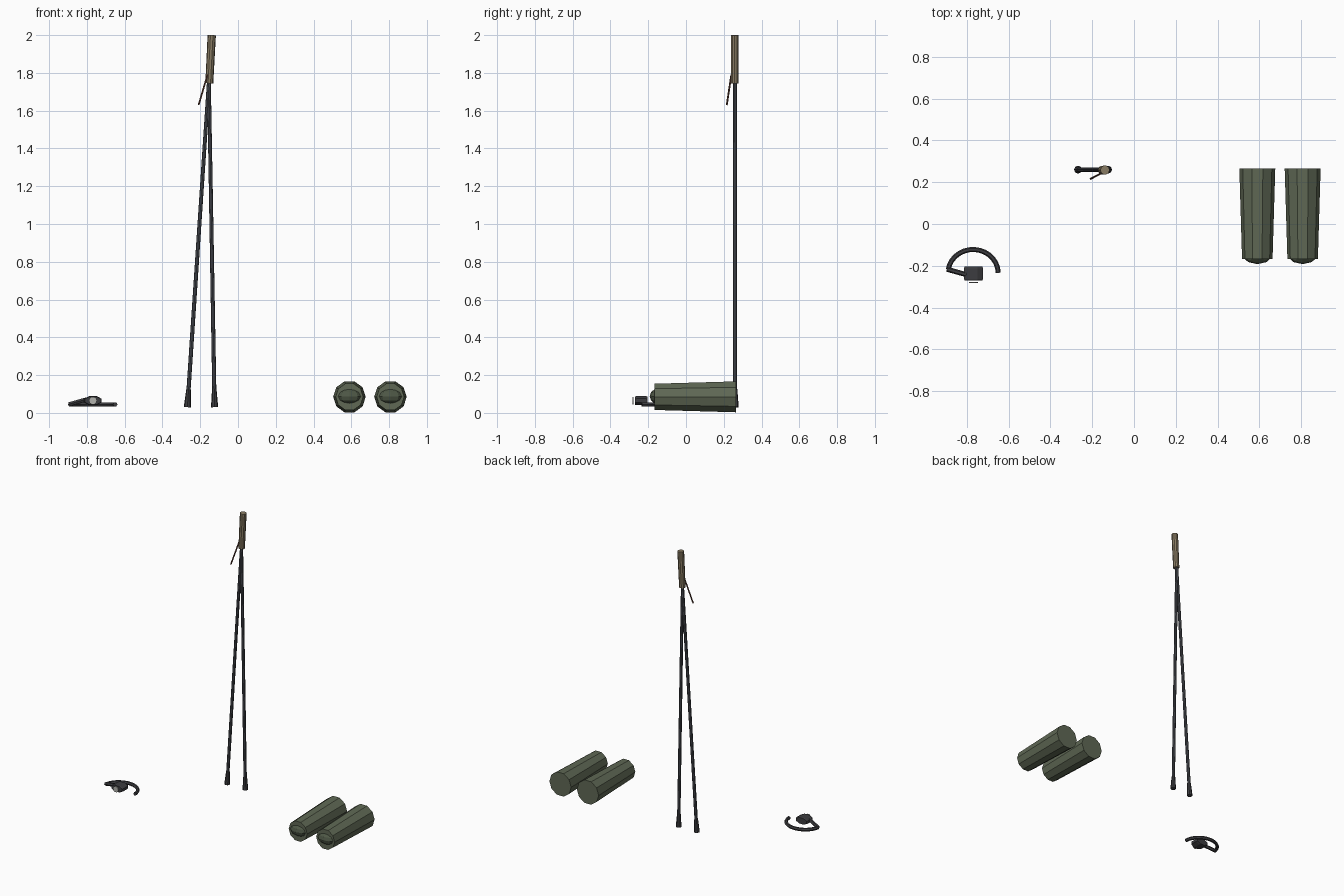
import bpy, bmesh, math
from mathutils import Vector, Matrix

if "Cube" in bpy.data.objects:
    bpy.data.objects.remove(bpy.data.objects["Cube"])


def material(name, rgb):
    m = bpy.data.materials.new(name)
    m.diffuse_color = (*rgb, 1)
    m.use_nodes = True
    m.node_tree.nodes["Principled BSDF"].inputs["Base Color"].default_value = m.diffuse_color
    return m


GREEN = material("olive", (0.115, 0.14, 0.09))
DARK_GREEN = material("dark_olive", (0.075, 0.095, 0.06))
STEEL = material("dark_steel", (0.075, 0.08, 0.095))
BLACK = material("black_rubber", (0.045, 0.045, 0.05))
TAN = material("tan_grip", (0.25, 0.2, 0.125))
BROWN = material("brown_strap", (0.12, 0.05, 0.035))
PALE = material("pale_disc", (0.45, 0.45, 0.42))


def finish(name, bm, mat):
    bmesh.ops.recalc_face_normals(bm, faces=bm.faces)
    me = bpy.data.meshes.new(name)
    bm.to_mesh(me)
    bm.free()
    ob = bpy.data.objects.new(name, me)
    bpy.context.collection.objects.link(ob)
    me.materials.append(mat)
    return ob


def loft(name, path, radii, mat, sides=8, squash=1.0, phase=0.0):
    """Capped tube of rings along a path; squash scales the rings in z."""
    pts = [Vector(p) for p in path]
    bm = bmesh.new()
    rings = []
    for i, (p, r) in enumerate(zip(pts, radii)):
        d = (pts[min(i + 1, len(pts) - 1)] - pts[max(i - 1, 0)]).normalized()
        ref = Vector((0, 1, 0)) if abs(d.z) > 0.7 else Vector((0, 0, 1))
        u = ref.cross(d).normalized()
        v = d.cross(u)
        rings.append([bm.verts.new(p + r * (math.cos(a) * u + squash * math.sin(a) * v))
                      for a in (phase + math.tau * k / sides for k in range(sides))])
    for a, b in zip(rings, rings[1:]):
        for k in range(sides):
            n = (k + 1) % sides
            bm.faces.new((a[k], a[n], b[n], b[k]))
    bm.faces.new(rings[0])
    bm.faces.new(rings[-1])
    return finish(name, bm, mat)


# Pair of tapered rolls with flattened end caps
for side, x in (("left", 0.59), ("right", 0.807)):
    loft(f"{side}_roll", [(x, -0.167, 0.085), (x, 0.265, 0.085)],
         (0.073, 0.086), GREEN, 10)
    bm = bmesh.new()
    bmesh.ops.create_uvsphere(bm, u_segments=10, v_segments=6, radius=1,
                              matrix=Matrix.Translation((x, -0.142, 0.088))
                              @ Matrix.Diagonal((0.074, 0.05, 0.043, 1)))
    finish(f"{side}_roll_cap", bm, DARK_GREEN)

# Two poles meeting at the top, each with a flared rubber foot
Y = 0.26
top = Vector((-0.154, Y, 1.76))
for side, x in (("left", -0.268), ("right", -0.124)):
    foot = Vector((x, Y, 0.03))
    loft(f"{side}_pole", [foot, top], (0.011, 0.01), STEEL, 8)
    loft(f"{side}_pole_foot", [foot, foot.lerp(top, 0.055)],
         (0.019, 0.012), BLACK, 8)

# Grip and hanging strap
loft("pole_grip", [(-0.152, Y - 0.002, 1.745), (-0.139, Y - 0.002, 2.0)],
     (0.021, 0.022), TAN, 10)
loft("grip_strap", [(-0.161, 0.24, 1.79), (-0.208, 0.216, 1.63)],
     (0.005, 0.005), BROWN, 5)

# Ear hook: arc, arm, body and a small disc in front
arc = [(-0.77 + 0.12 * math.cos(a), -0.234 + 0.112 * math.sin(a), 0.045)
       for a in (math.radians(172) * k / 14 for k in range(15))]
loft("ear_hook", arc, [0.012] * 15, BLACK, 6)
loft("hook_arm", [(-0.893, -0.217, 0.046), (-0.80, -0.243, 0.072)],
     (0.012, 0.012), BLACK, 6)
loft("hook_body", [(-0.768, y, 0.065) for y in (-0.27, -0.262, -0.213, -0.203)],
     (0.045, 0.05, 0.05, 0.045), BLACK, 8, 0.52, math.pi / 8)
loft("hook_disc", [(-0.768, -0.283, 0.065), (-0.768, -0.277, 0.065)],
     (0.021, 0.021), PALE, 10)
